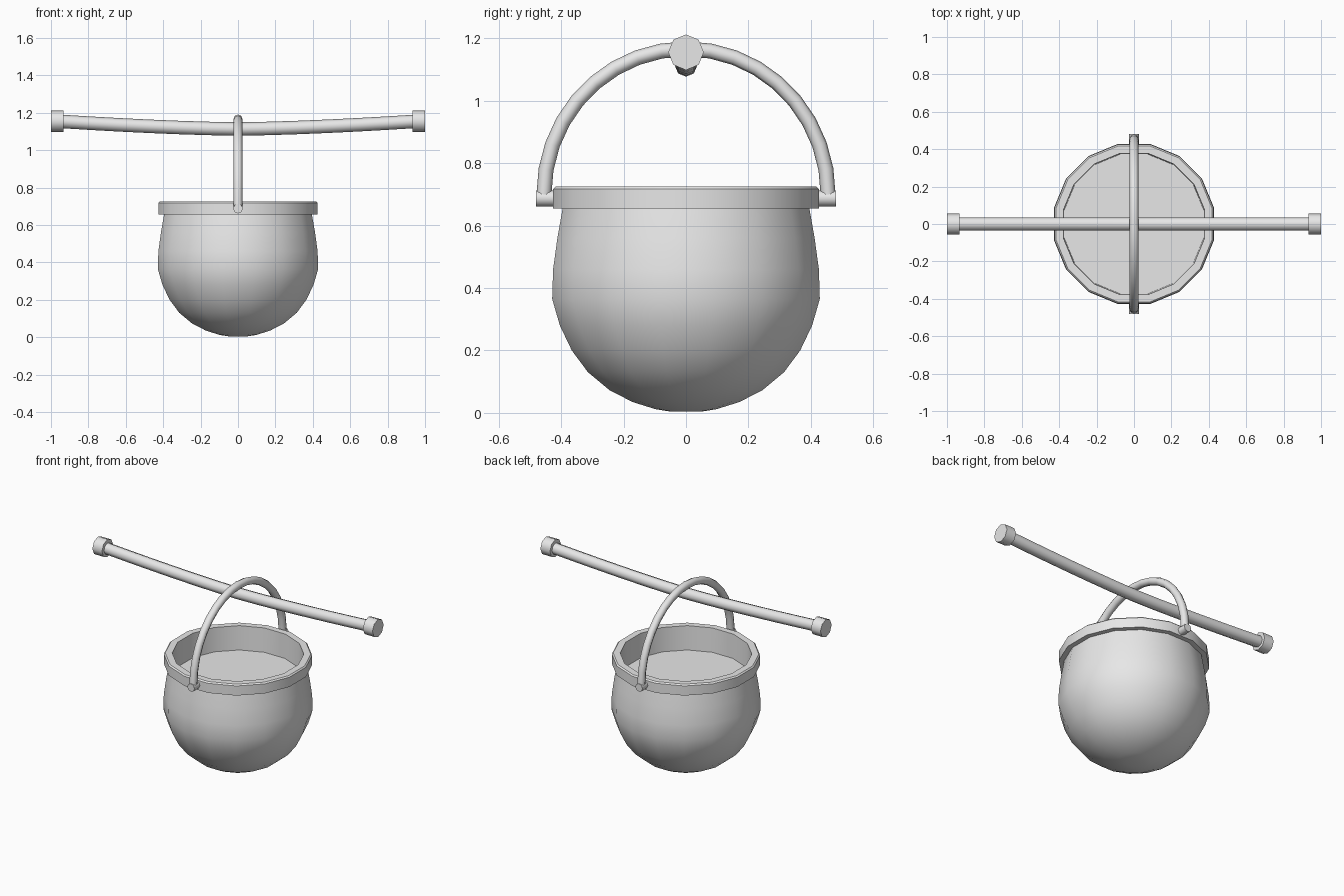
import bpy
import math
from mathutils import Vector

if "Cube" in bpy.data.objects:
    bpy.data.objects.remove(bpy.data.objects["Cube"], do_unlink=True)

# Single plain colour
GREY = (0.8, 0.8, 0.8, 1.0)
iron = bpy.data.materials.new("plain_grey")
iron.use_nodes = True
iron.diffuse_color = GREY
iron.node_tree.nodes["Principled BSDF"].inputs["Base Color"].default_value = GREY

SIDES = 16


def finish(obj, name, angle=50):
    obj.name = obj.data.name = name
    obj.data.materials.clear()
    obj.data.materials.append(iron)
    bpy.ops.object.select_all(action="DESELECT")
    obj.select_set(True)
    bpy.context.view_layer.objects.active = obj
    bpy.ops.object.shade_smooth_by_angle(angle=math.radians(angle))
    return obj


def lathe(name, profile, closed=False, angle=50):
    """Spin (radius, height) points round z; flat sides face the axes."""
    verts, faces = [], []
    for r, z in profile:
        for i in range(SIDES):
            a = math.tau * (i + 0.5) / SIDES
            verts.append((r * math.cos(a), r * math.sin(a), z))
    count = len(profile)
    for j in range(count if closed else count - 1):
        k = (j + 1) % count
        for i in range(SIDES):
            n = (i + 1) % SIDES
            faces.append((j * SIDES + i, j * SIDES + n, k * SIDES + n, k * SIDES + i))
    if not closed:
        faces.append(tuple(reversed(range(SIDES))))
    mesh = bpy.data.meshes.new(name)
    mesh.from_pydata(verts, [], faces)
    obj = bpy.data.objects.new(name, mesh)
    bpy.context.collection.objects.link(obj)
    return finish(obj, name, angle)


def tube(name, points, radius):
    """Eight-sided bar swept along a path."""
    curve = bpy.data.curves.new(name, "CURVE")
    curve.dimensions = "3D"
    curve.bevel_depth = radius
    curve.bevel_resolution = 2
    curve.use_fill_caps = True
    spline = curve.splines.new("POLY")
    spline.points.add(len(points) - 1)
    for p, co in zip(spline.points, points):
        p.co = (*co, 1)
    obj = bpy.data.objects.new(name, curve)
    bpy.context.collection.objects.link(obj)
    bpy.ops.object.select_all(action="DESELECT")
    obj.select_set(True)
    bpy.context.view_layer.objects.active = obj
    bpy.ops.object.convert(target="MESH")
    return finish(bpy.context.object, name)


def rod(name, centre, axis, radius, length):
    """Eight-sided cylinder along an axis."""
    turn = Vector(axis).to_track_quat("Z", "Y").to_euler()
    bpy.ops.mesh.primitive_cylinder_add(vertices=8, radius=radius, depth=length,
                                        location=centre, rotation=turn)
    return finish(bpy.context.object, name)


# Round-bottomed pot body
lathe("pot_body", [(0.05, 0.004), (0.10, 0.012), (0.175, 0.035), (0.25, 0.073),
                   (0.32, 0.13), (0.373, 0.20), (0.412, 0.28), (0.437, 0.365),
                   (0.434, 0.46), (0.42, 0.56), (0.402, 0.66)])

# Rim with its inner wall
lathe("pot_rim", [(0.38, 0.56), (0.40, 0.56), (0.40, 0.655), (0.434, 0.655),
                  (0.434, 0.717), (0.426, 0.725), (0.385, 0.725)], closed=True, angle=30)

# Level surface of the contents
bpy.ops.mesh.primitive_circle_add(vertices=SIDES, radius=0.39, fill_type="NGON",
                                  location=(0, 0, 0.57),
                                  rotation=(0, 0, math.pi / SIDES))
finish(bpy.context.object, "contents")

# Bail handle
STEPS = 18
arc = [math.pi * i / STEPS for i in range(STEPS + 1)]
tube("bail_handle", [(0, 0.455 * math.cos(a), 0.70 + 0.466 * math.sin(a)) for a in arc], 0.024)

# Carrying pole, sagging in the middle
xs = [i / 6 * 0.97 for i in range(-6, 7)]
tube("carrying_pole", [(x, 0, 1.113 + 0.044 * abs(x) ** 1.5) for x in xs], 0.036)

# Handle pins and pole end caps, on both sides
for side, pin, cap in ((-1, "front_pin", "right_pole_cap"), (1, "back_pin", "left_pole_cap")):
    rod(pin, (0, side * 0.44, 0.687), (0, side, 0), 0.026, 0.08)
    rod(cap, (side * 0.966, 0, 1.155), (side, 0, 0), 0.057, 0.068)
